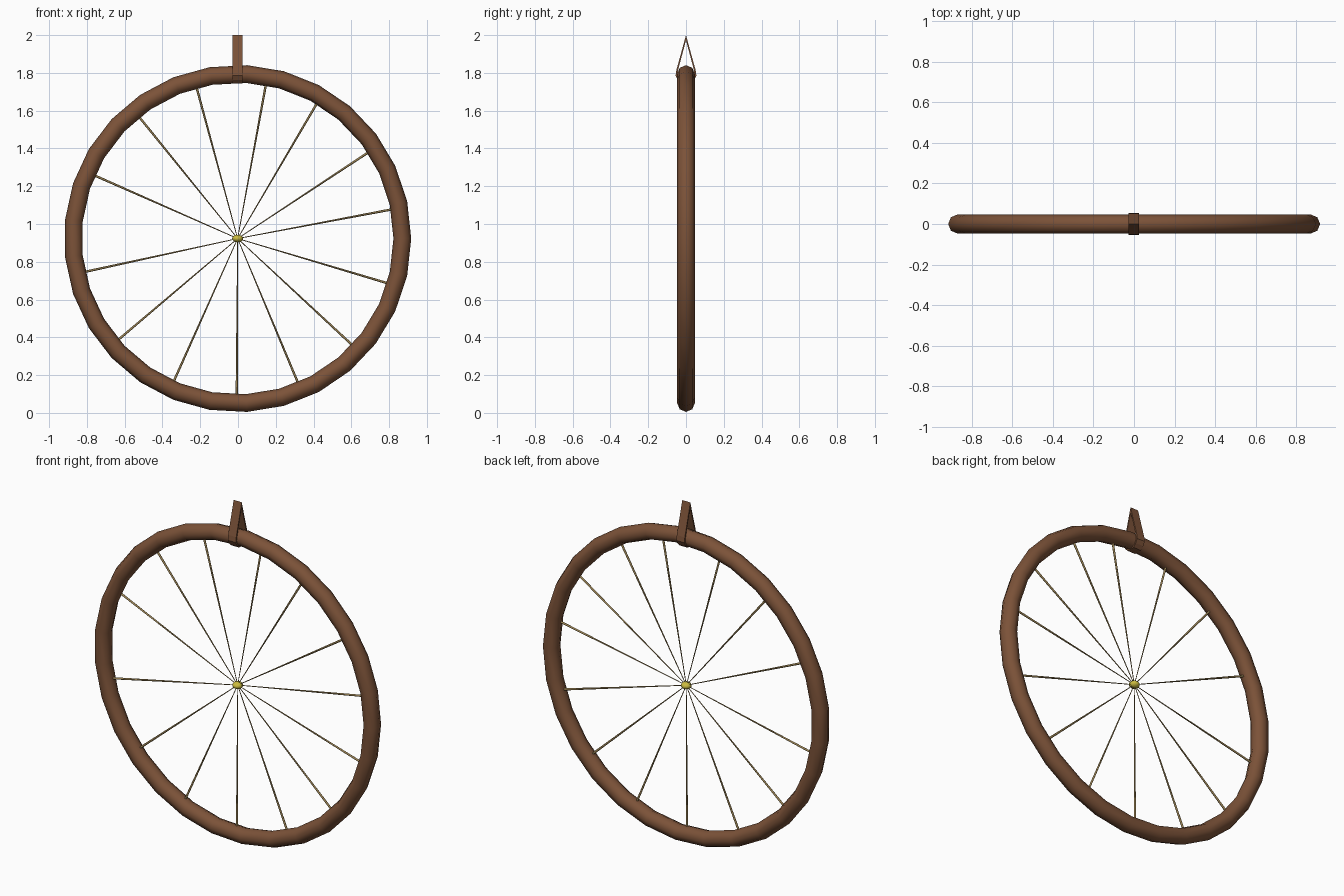
import bpy, bmesh, math
from mathutils import Vector

if "Cube" in bpy.data.objects:
    bpy.data.objects.remove(bpy.data.objects["Cube"])

CX, CZ = -0.002, 0.923     # wheel centre
TUBE = 0.047               # rim tube radius
MAJOR = 0.919 - TUBE       # rim centreline radius


def material(name, rgb):
    m = bpy.data.materials.new(name)
    m.diffuse_color = (*rgb, 1)
    m.use_nodes = True
    m.node_tree.nodes["Principled BSDF"].inputs["Base Color"].default_value = m.diffuse_color
    return m


brown = material("leather_brown", (0.20, 0.085, 0.04))
thread = material("thread_tan", (0.33, 0.23, 0.09))
yellow = material("bead_yellow", (0.60, 0.50, 0.05))


def finish(name, mat, angle=None):
    o = bpy.context.object
    o.name = name
    o.data.materials.append(mat)
    if angle:
        bpy.ops.object.shade_smooth_by_angle(angle=math.radians(angle))
    return o


# Hoop: 29-sided ring with an octagonal tube
bpy.ops.mesh.primitive_torus_add(major_segments=29, minor_segments=8,
                                 major_radius=MAJOR, minor_radius=TUBE,
                                 location=(CX, 0, CZ), rotation=(math.pi / 2, 0, 0))
finish("hoop", brown, 60)

# Tapered threads from the centre bead to the hoop, slightly uneven
ANGLES = [10.7, 33.4, 59.6, 79.6, 105.2, 129, 156.2,
          192.3, 220.3, 245.9, 269.7, 292.7, 317.1, 343.4]
for i, a in enumerate(ANGLES):
    t = math.radians(a)
    d = Vector((math.cos(t), 0, math.sin(t)))
    length = MAJOR - 0.02
    bpy.ops.mesh.primitive_cone_add(vertices=6, radius1=0.002, radius2=0.0065, depth=length,
                                    location=Vector((CX, 0, CZ)) + d * length / 2,
                                    rotation=d.to_track_quat('Z', 'Y').to_euler())
    finish(f"thread_{i + 1}", thread, 60)

# Flattened centre bead
bpy.ops.mesh.primitive_uv_sphere_add(segments=12, ring_count=8, radius=1, location=(CX, 0, CZ))
bpy.context.object.scale = (0.029, 0.029, 0.02)
finish("centre_bead", yellow, 60)

# Hanging strap: thin closed teardrop band wrapped under the hoop
half_outer = [(0.024, 1.744), (0.043, 1.762), (0.055, 1.785), (0.051, 1.815), (0.026, 1.905)]
half_inner = [(0.020, 1.753), (0.036, 1.768), (0.046, 1.787), (0.042, 1.815), (0.018, 1.905)]


def loop(half, top):
    return half + [(0, top)] + [(-y, z) for y, z in reversed(half)]


outer, inner = loop(half_outer, 2.0), loop(half_inner, 1.972)
bm = bmesh.new()
rings = [[bm.verts.new((CX + x, y, z)) for y, z in prof]
         for prof, x in ((outer, -0.026), (outer, 0.026), (inner, 0.026), (inner, -0.026))]
n = len(outer)
for r in range(4):
    a, b = rings[r], rings[(r + 1) % 4]
    for i in range(n):
        j = (i + 1) % n
        bm.faces.new((a[i], a[j], b[j], b[i]))
bmesh.ops.recalc_face_normals(bm, faces=bm.faces)
mesh = bpy.data.meshes.new("hanging_strap")
bm.to_mesh(mesh)
bm.free()
strap = bpy.data.objects.new("hanging_strap", mesh)
bpy.context.collection.objects.link(strap)
mesh.materials.append(brown)
